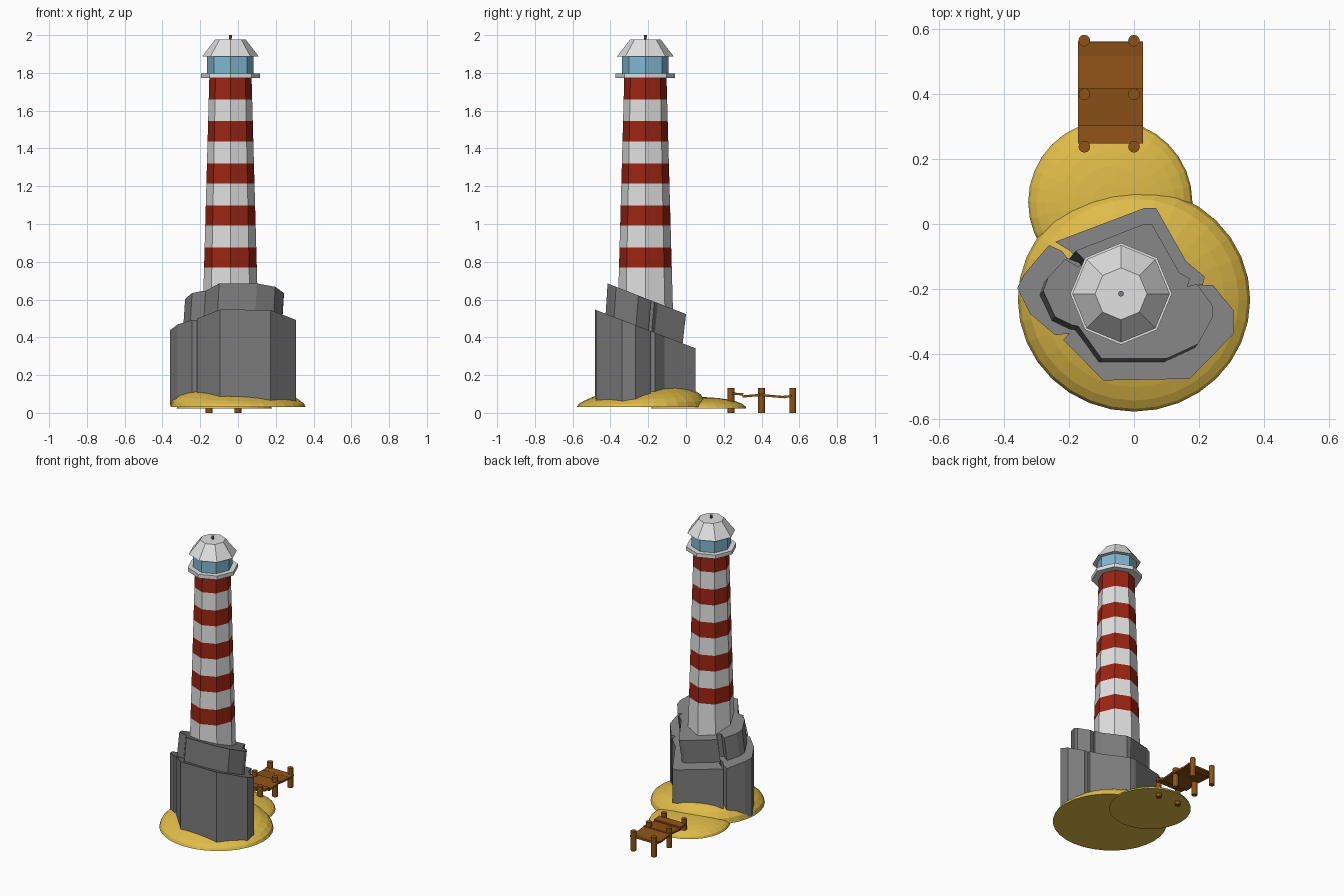
import bpy, bmesh, math
from mathutils import Matrix, Vector

if "Cube" in bpy.data.objects:
    bpy.data.objects.remove(bpy.data.objects["Cube"])


def mat(name, r, g, b):
    m = bpy.data.materials.new(name)
    m.diffuse_color = (r, g, b, 1)
    m.use_nodes = True
    m.node_tree.nodes["Principled BSDF"].inputs["Base Color"].default_value = m.diffuse_color
    return m


WHITE = mat("white paint", 0.75, 0.75, 0.75)
RED = mat("red paint", 0.33, 0.018, 0.006)
ROCK = mat("grey rock", 0.2, 0.2, 0.2)
SAND = mat("yellow sand", 0.74, 0.5, 0.065)
WOOD = mat("brown wood", 0.27, 0.085, 0.008)
GLASS = mat("blue glass", 0.22, 0.48, 0.64)


def finish(name, bm, *mats):
    bmesh.ops.recalc_face_normals(bm, faces=bm.faces)
    me = bpy.data.meshes.new(name)
    bm.to_mesh(me)
    bm.free()
    for m in mats:
        me.materials.append(m)
    ob = bpy.data.objects.new(name, me)
    bpy.context.collection.objects.link(ob)
    return ob


def lathe(name, cx, cy, profile, sides, mats, rule=None):
    """Stack of regular polygons (radius, z), capped at both ends."""
    bm = bmesh.new()
    rings = []
    for r, z in profile:
        rings.append([bm.verts.new((cx + r * math.cos(2 * math.pi * i / sides),
                                    cy + r * math.sin(2 * math.pi * i / sides), z))
                      for i in range(sides)])
    for k in range(len(rings) - 1):
        a, b = rings[k], rings[k + 1]
        for i in range(sides):
            j = (i + 1) % sides
            f = bm.faces.new((a[i], a[j], b[j], b[i]))
            f.material_index = rule(k) if rule else 0
    bm.faces.new(rings[0][::-1])
    f = bm.faces.new(rings[-1])
    return finish(name, bm, *mats)


def rock(name, outline, bottom, z_front, y_front, slope, shift):
    """Cliff outline raised to a top that slopes down to the back."""
    bm = bmesh.new()
    low = [bm.verts.new((x + shift[0], y + shift[1], bottom)) for x, y in outline]
    top = [bm.verts.new((x, y, z_front - slope * (y - y_front))) for x, y in outline]
    n = len(outline)
    for i in range(n):
        j = (i + 1) % n
        bm.faces.new((low[i], low[j], top[j], top[i]))
    caps = [bm.faces.new(low[::-1]), bm.faces.new(top)]
    bmesh.ops.triangulate(bm, faces=caps)
    return finish(name, bm, ROCK)


def dome(name, cx, cy, rx, ry, z0, h, tx, ty, sides=32, rings=7):
    """Flat-bottomed mound whose height leans by tx, ty."""
    bm = bmesh.new()
    loops = []
    for k in range(rings):
        a = math.pi / 2 * k / rings
        loop = []
        for i in range(sides):
            t = 2 * math.pi * i / sides
            dx, dy = rx * math.cos(a) * math.cos(t), ry * math.cos(a) * math.sin(t)
            loop.append(bm.verts.new((cx + dx, cy + dy,
                                      z0 + math.sin(a) * (h + tx * dx + ty * dy))))
        loops.append(loop)
    tip = bm.verts.new((cx, cy, z0 + h))
    for k in range(rings):
        for i in range(sides):
            j = (i + 1) % sides
            if k == rings - 1:
                bm.faces.new((loops[k][i], loops[k][j], tip))
            else:
                bm.faces.new((loops[k][i], loops[k][j], loops[k + 1][j], loops[k + 1][i]))
    bm.faces.new(loops[0][::-1])
    return finish(name, bm, SAND)


# Sand mounds
dome("large_sand_mound", 0, -0.233, 0.358, 0.345, 0.03, 0.115, -0.07, 0.13)
dome("small_sand_mound", -0.073, 0.067, 0.253, 0.253, 0.022, 0.062, 0, 0)

# Two cliff tiers with crevices
lower = [(-.243, -.055), (.031, .049), (.068, .049), (.16, -.114), (.218, -.163),
         (.212, -.188), (.165, -.192), (.243, -.188), (.308, -.268), (.308, -.338),
         (.172, -.477), (-.095, -.482), (-.218, -.357), (-.2, -.338), (-.243, -.342),
         (-.32, -.277), (-.36, -.197), (-.338, -.154), (-.262, -.065), (-.222, -.083),
         (-.205, -.105), (-.16, -.123), (-.197, -.083)]
upper = [(-.18, -.083), (.03, 0), (.055, 0), (.14, -.15), (.172, -.168),
         (.165, -.192), (.194, -.185), (.243, -.252), (.243, -.286), (.197, -.37),
         (.1, -.415), (-.1, -.415), (-.172, -.315), (-.19, -.312), (-.243, -.286),
         (-.28, -.206), (-.265, -.165), (-.212, -.108), (-.175, -.13), (-.14, -.123)]
# keep the right notch of the lower tier shallow enough to read as a crack
lower[6] = (.175, -.19)
rock("lower_cliff", lower, 0.04, 0.547, -0.482, 0.385, (0, 0))
rock("upper_cliff", upper, 0.3, 0.685, -0.415, 0.39, (-.02, -.025))

# Striped tower: equal red and white bands above a plain foot
CX, CY = -0.04, -0.215
levels = [0.36, 0.77, 0.875, 0.992, 1.098, 1.215, 1.32, 1.438, 1.544, 1.66, 1.775]
radius = lambda z: 0.143 - (z - 0.65) * 0.0277
lathe("striped_tower", CX, CY, [(radius(z), z) for z in levels], 8,
      (WHITE, RED), lambda k: k % 2)

# Lantern room
lathe("gallery", CX, CY, [(0.157, 1.772), (0.157, 1.798)], 8, (WHITE,))
lathe("lantern_glass", CX, CY, [(0.123, 1.795), (0.123, 1.9)], 8, (GLASS,))
lathe("lantern_roof", CX, CY, [(0.15, 1.887), (0.08, 1.978)], 8, (WHITE,))
lathe("roof_spike", CX, CY, [(0.005, 1.97), (0.009, 2.0)], 8, (ROCK,))

# Jetty posts
for i, y in enumerate((0.238, 0.4, 0.565)):
    for side, x in (("left", -0.153), ("right", 0.0)):
        lathe(f"jetty_post_{side}_{i + 1}", x, y, [(0.018, 0), (0.018, 0.133)], 12, (WOOD,))

# Jetty planks, each tilted a little
planks = [(0.248, 0.303, 0.1, -4), (0.298, 0.418, 0.092, 5),
          (0.412, 0.522, 0.088, -5), (0.516, 0.562, 0.087, 6)]
for i, (y0, y1, z, tilt) in enumerate(planks):
    bm = bmesh.new()
    bmesh.ops.create_cube(bm, size=1)
    m = (Matrix.Translation(Vector((-0.072, (y0 + y1) / 2, z)))
         @ Matrix.Rotation(math.radians(tilt), 4, 'X')
         @ Matrix.Diagonal((0.2, y1 - y0, 0.012, 1)))
    bmesh.ops.transform(bm, matrix=m, verts=bm.verts)
    finish(f"jetty_plank_{i + 1}", bm, WOOD)
